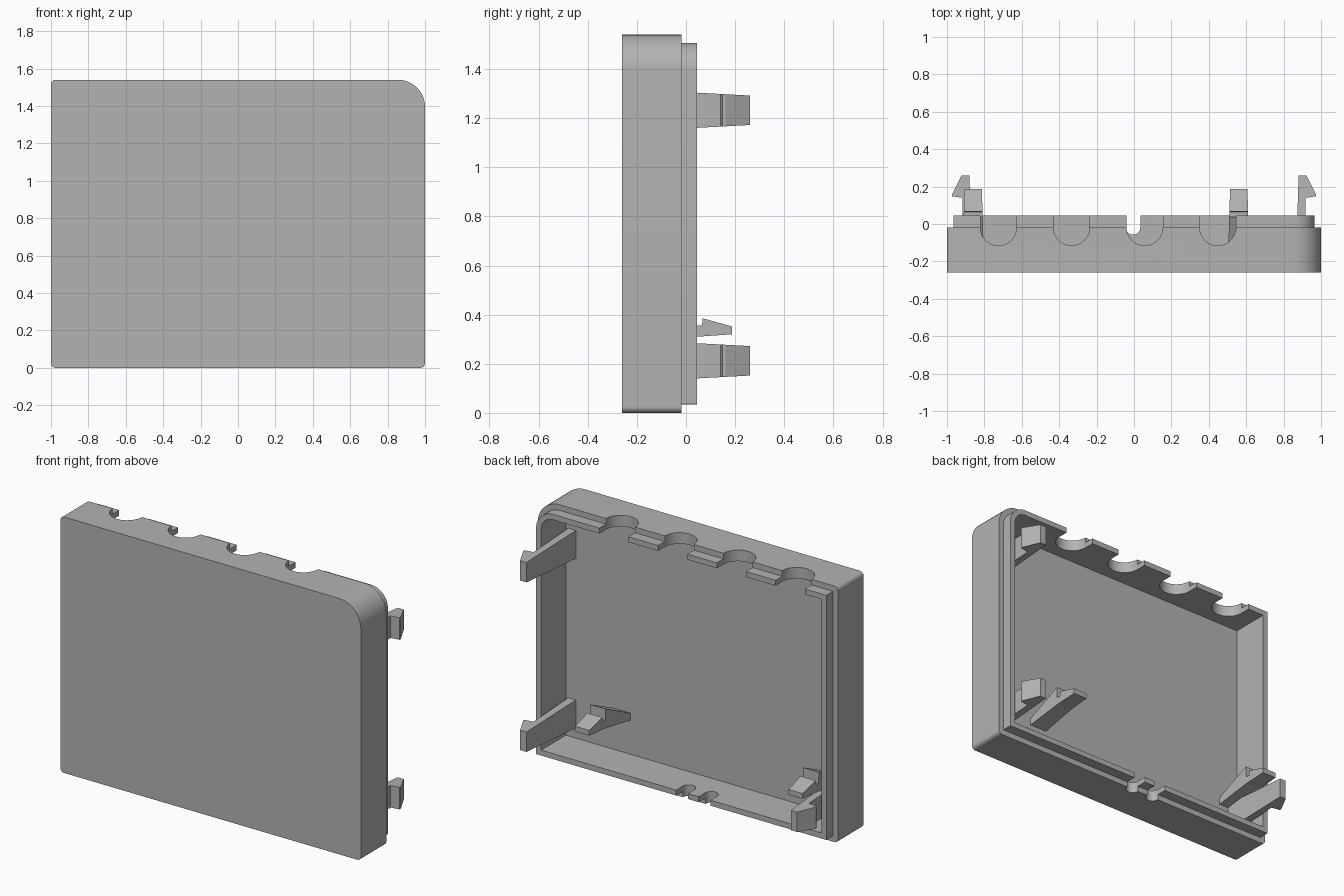
import bpy, bmesh, math

if "Cube" in bpy.data.objects:
    bpy.data.objects.remove(bpy.data.objects["Cube"])

grey = bpy.data.materials.new("plain grey")
grey.use_nodes = True
COLOUR = (0.45, 0.45, 0.45, 1)
grey.diffuse_color = COLOUR
grey.node_tree.nodes["Principled BSDF"].inputs["Base Color"].default_value = COLOUR

HEIGHT = 1.54
FRONT, STEP, RIM, FLOOR = -0.26, -0.018, 0.045, -0.19
LIP_INSET, WALL = 0.034, 0.067


def make_object(name, bm):
    bmesh.ops.recalc_face_normals(bm, faces=bm.faces)
    mesh = bpy.data.meshes.new(name)
    bm.to_mesh(mesh)
    bm.free()
    mesh.materials.append(grey)
    obj = bpy.data.objects.new(name, mesh)
    bpy.context.collection.objects.link(obj)
    return obj


def outline(inset, steps=12):
    """Rounded rectangle in x and z, with one large corner at the top left."""
    corners = [(1, HEIGHT, 0.145), (-1, HEIGHT, 0.025), (-1, 0, 0.025), (1, 0, 0.025)]
    points = []
    for i, (x, z, radius) in enumerate(corners):
        r = max(radius - inset, 0.003)
        sx, sz = (1 if x > 0 else -1), (1 if z > 0 else -1)
        cx, cz = x - sx * (inset + r), z - sz * (inset + r)
        for k in range(steps + 1):
            a = math.pi / 2 * (i + k / steps)
            points.append((cx + r * math.cos(a), cz + r * math.sin(a)))
    return points


def prism(name, profile, half, place):
    """Extrude a (position, y) profile both ways; half(y) gives the taper."""
    bm = bmesh.new()
    sides = [[bm.verts.new(place(p, y, s * half(y))) for p, y in profile] for s in (-1, 1)]
    count = len(profile)
    for i in range(count):
        j = (i + 1) % count
        bm.faces.new((sides[0][i], sides[0][j], sides[1][j], sides[1][i]))
    for side in sides:
        bm.faces.new(side)
    return make_object(name, bm)


# Cover shell: one closed skin through front, step, lip, and inner floor
bm = bmesh.new()
loops = []
for inset, y in [(0, FRONT), (0, STEP), (LIP_INSET, STEP), (LIP_INSET, RIM),
                 (WALL, RIM), (WALL, FLOOR)]:
    loops.append([bm.verts.new((x, y, z)) for x, z in outline(inset)])
for a, b in zip(loops, loops[1:]):
    for i in range(len(a)):
        j = (i + 1) % len(a)
        bm.faces.new((a[i], a[j], b[j], b[i]))
bm.faces.new(loops[0])
bm.faces.new(loops[-1])
cover = make_object("cover_shell", bm)


def cut_notch(x, radius, z):
    """Cut a U-shaped cable notch, open to the back, through a wall at z."""
    steps = 24
    profile = [(x + radius, 0.2), (x - radius, 0.2)]
    for k in range(steps + 1):
        a = math.pi * (1 + k / steps)
        profile.append((x + radius * math.cos(a), STEP + radius * math.sin(a)))
    cutter = prism("notch_cutter", profile, lambda y: 0.1, lambda p, y, s: (p, y, z + s))
    cutter.hide_render = True
    mod = cover.modifiers.new("notch", 'BOOLEAN')
    mod.operation, mod.solver, mod.object = 'DIFFERENCE', 'EXACT', cutter
    bpy.context.view_layer.objects.active = cover
    bpy.ops.object.modifier_apply(modifier=mod.name)
    bpy.data.objects.remove(cutter)


# Four large notches in the top, two small ones in the bottom
for i in range(4):
    cut_notch(-0.725 + 0.391 * i, 0.097, HEIGHT)
for x in (-0.005, -0.155):
    cut_notch(x, 0.039, 0)

bpy.ops.object.select_all(action='DESELECT')
cover.select_set(True)
bpy.context.view_layer.objects.active = cover
bpy.ops.object.shade_smooth_by_angle(angle=math.radians(30))

# Snap hooks rising from the floor beside the side walls
hook = [(0.866, FLOOR - 0.01), (0.88, 0.26), (0.922, 0.26), (0.972, 0.16),
        (0.972, 0.148), (0.917, 0.14), (0.917, FLOOR - 0.01)]
for name, side, z in [("upper_left_hook", 1, 1.232), ("lower_left_hook", 1, 0.212),
                      ("lower_right_hook", -1, 0.212)]:
    prism(name, hook, lambda y: 0.074 - 0.054 * y,
          lambda p, y, s, side=side, z=z: (side * p, y, z + s))

# Board clips: barbed arm with a sloping rest behind a narrow slot
clip = [(0.27, FLOOR - 0.01), (0.31, 0.045), (0.32, 0.187), (0.352, 0.187),
        (0.385, 0.068), (0.355, 0.065), (0.355, 0.04), (0.425, 0.038),
        (0.31, FLOOR - 0.01)]
for name, x in [("left_board_clip", 0.56), ("right_board_clip", -0.86)]:
    prism(name, clip, lambda y: 0.052 - 0.03 * y, lambda p, y, s, x=x: (x + s, y, p))
